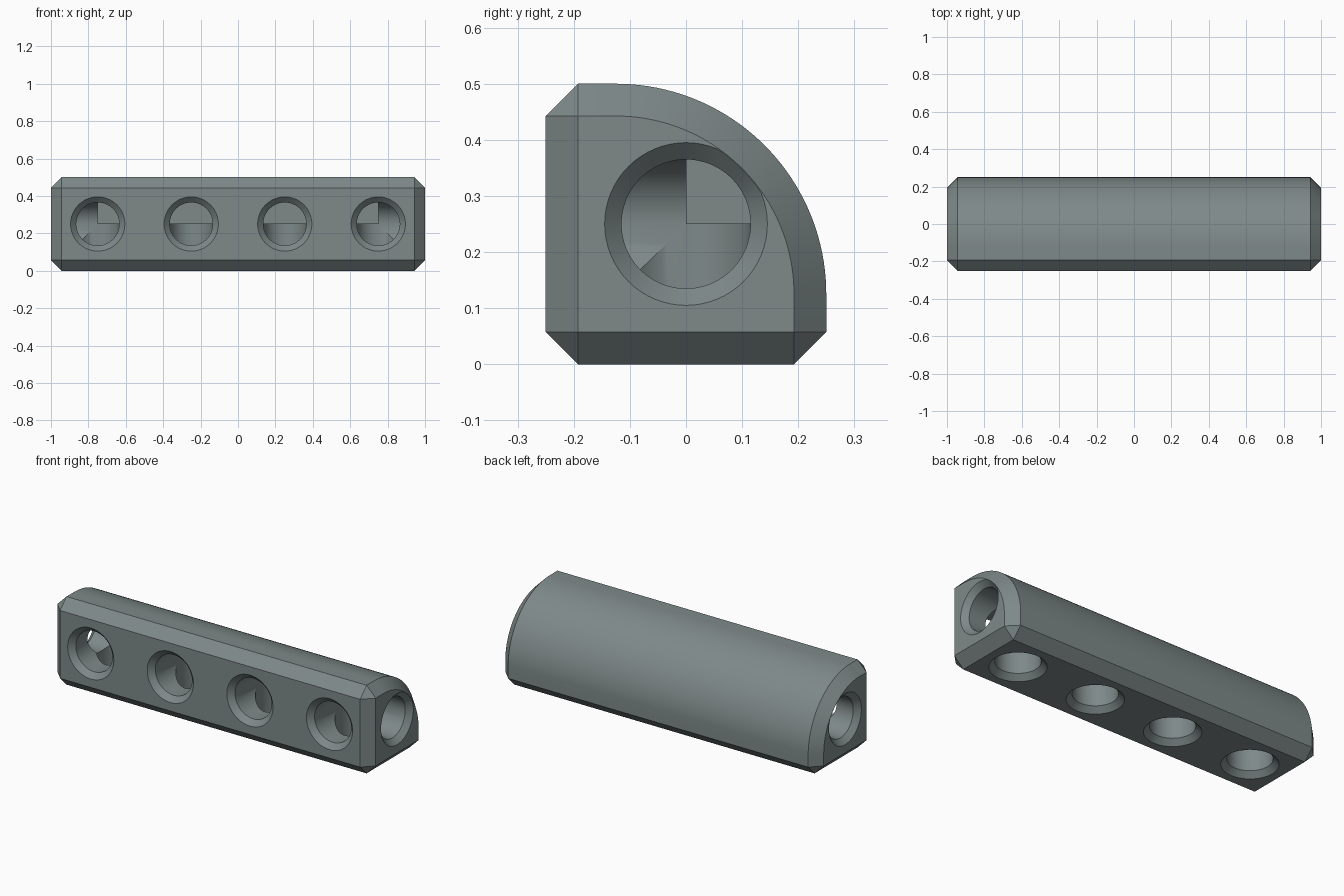
import bpy, bmesh, math
from mathutils import Vector

if "Cube" in bpy.data.objects:
    bpy.data.objects.remove(bpy.data.objects["Cube"])

C = 0.0575            # edge chamfer
H = 0.25              # half height / half depth
I = H - C
R_HOLE, R_SINK = 0.115, 0.145
ARC_STEPS, SEG = 40, 64
ARC_C = Vector((-0.125, 0.125))

grey = bpy.data.materials.new("slate grey")
grey.diffuse_color = (0.21, 0.25, 0.25, 1)
grey.use_nodes = True
grey.node_tree.nodes["Principled BSDF"].inputs["Base Color"].default_value = grey.diffuse_color
bm = bmesh.new()


def arc(radius):
    """Quarter round from the back wall up to the top, as (y, z)."""
    steps = [math.pi / 2 * k / ARC_STEPS for k in range(ARC_STEPS + 1)]
    return [(ARC_C.x + radius * math.cos(a), ARC_C.y + radius * math.sin(a)) for a in steps]


def face(points):
    """Face from points, skipping repeated corners."""
    pts = []
    for p in points:
        p = Vector(p)
        if all((p - q).length > 1e-5 for q in pts):
            pts.append(p)
    if len(pts) > 2:
        bm.faces.new([bm.verts.new(p) for p in pts])


def plate(outline, holes):
    """Flat face with round openings."""
    edges = []
    for loop in [outline] + holes:
        vs = [bm.verts.new(p) for p in loop]
        edges += [bm.edges.new((vs[k - 1], vs[k])) for k in range(len(vs))]
    bmesh.ops.triangle_fill(bm, use_beauty=True, use_dissolve=False, edges=edges)


def hole(centre, d, opens):
    """Countersunk blind hole along d, open to neighbouring holes; returns its rim."""
    centre, d = Vector(centre), Vector(d)
    opens = [Vector(o) for o in opens]
    u, v = [Vector(a) for a in ((1, 0, 0), (0, 1, 0), (0, 0, 1)) if abs(d.dot(Vector(a))) < 0.5]
    rays = [u * math.cos(2 * math.pi * k / SEG) + v * math.sin(2 * math.pi * k / SEG)
            for k in range(SEG)]
    rim, neck, foot = [], [], []
    for a in rays:
        p = centre + a * R_SINK + d * H
        if abs(d.x) > 0.5:        # keep the end rim inside the rounded edge
            q = Vector((p.y, p.z)) - ARC_C
            if q.length > 0.3165 and q.x > 0 and q.y > 0:
                q = ARC_C + q * (0.3165 / q.length)
                p = Vector((p.x, q.x, q.y))
        rim.append(p)
        neck.append(centre + a * R_HOLE + d * (H - R_SINK + R_HOLE))
        reach = max([0] + [a.dot(o) for o in opens])
        foot.append(centre + (a + d * reach) * R_HOLE)
    for k in range(SEG):
        j = k - 1
        face((rim[j], rim[k], neck[k], neck[j]))
        face((neck[j], neck[k], foot[k], foot[j]))
        mid = rays[j] + rays[k]
        if all(mid.dot(o) < 0 for o in opens):     # flat floor sector
            face((centre, foot[j], foot[k]))
    return rim


# Four holes in the front, four underneath, one in each end
front, under, ends = [], [], {}
X, Y, Z = Vector((1, 0, 0)), Vector((0, 1, 0)), Vector((0, 0, 1))
for x in (-0.75, -0.25, 0.25, 0.75):
    side = [X * math.copysign(1, x)] if abs(x) > 0.5 else []
    c = (x, 0, H)
    front.append(hole(c, -Y, [-Z] + side))
    under.append(hole(c, -Z, [-Y] + side))
    if side:
        ends[x > 0] = [hole(c, side[0], [-Y, -Z])]

# Main section and the matching chamfered end section, point for point
outer = [(-H, C), (-I, 0), (I, 0), (H, C)] + arc(0.375) + [(-I, 2 * H), (-H, 2 * H - C)]
inner = [(-I, C), (-I, C), (I, C), (I, C)] + arc(0.375 - C) + [(-I, 2 * H - C)] * 2
n = len(outer)
rings = [[(x, y, z) for y, z in sec]
         for x, sec in ((-1, inner), (C - 1, outer), (1 - C, outer), (1, inner))]
for r, (a, b) in enumerate(zip(rings, rings[1:])):
    for k in range(n):
        m = (k + 1) % n
        quad = (a[k], a[m], b[m], b[k])
        if r == 1 and k == 1:
            plate(quad, under)
        elif r == 1 and k == n - 1:
            plate(quad, front)
        else:
            face(quad)

# End faces
for right, ring in ((False, rings[0]), (True, rings[3])):
    plate(ring[1:3] + ring[4:n - 1], ends[right])

# Weld everything into one solid bar
bmesh.ops.remove_doubles(bm, verts=bm.verts, dist=2e-5)
bmesh.ops.recalc_face_normals(bm, faces=bm.faces)
if bm.calc_volume(signed=True) < 0:
    bmesh.ops.reverse_faces(bm, faces=bm.faces)
mesh = bpy.data.meshes.new("drilled_bar")
bm.to_mesh(mesh)
bm.free()
mesh.materials.append(grey)
bar = bpy.data.objects.new("drilled_bar", mesh)
bpy.context.collection.objects.link(bar)

# Smooth curved walls, crisp chamfers
bpy.context.view_layer.objects.active = bar
bar.select_set(True)
bpy.ops.object.shade_smooth_by_angle(angle=math.radians(25))
